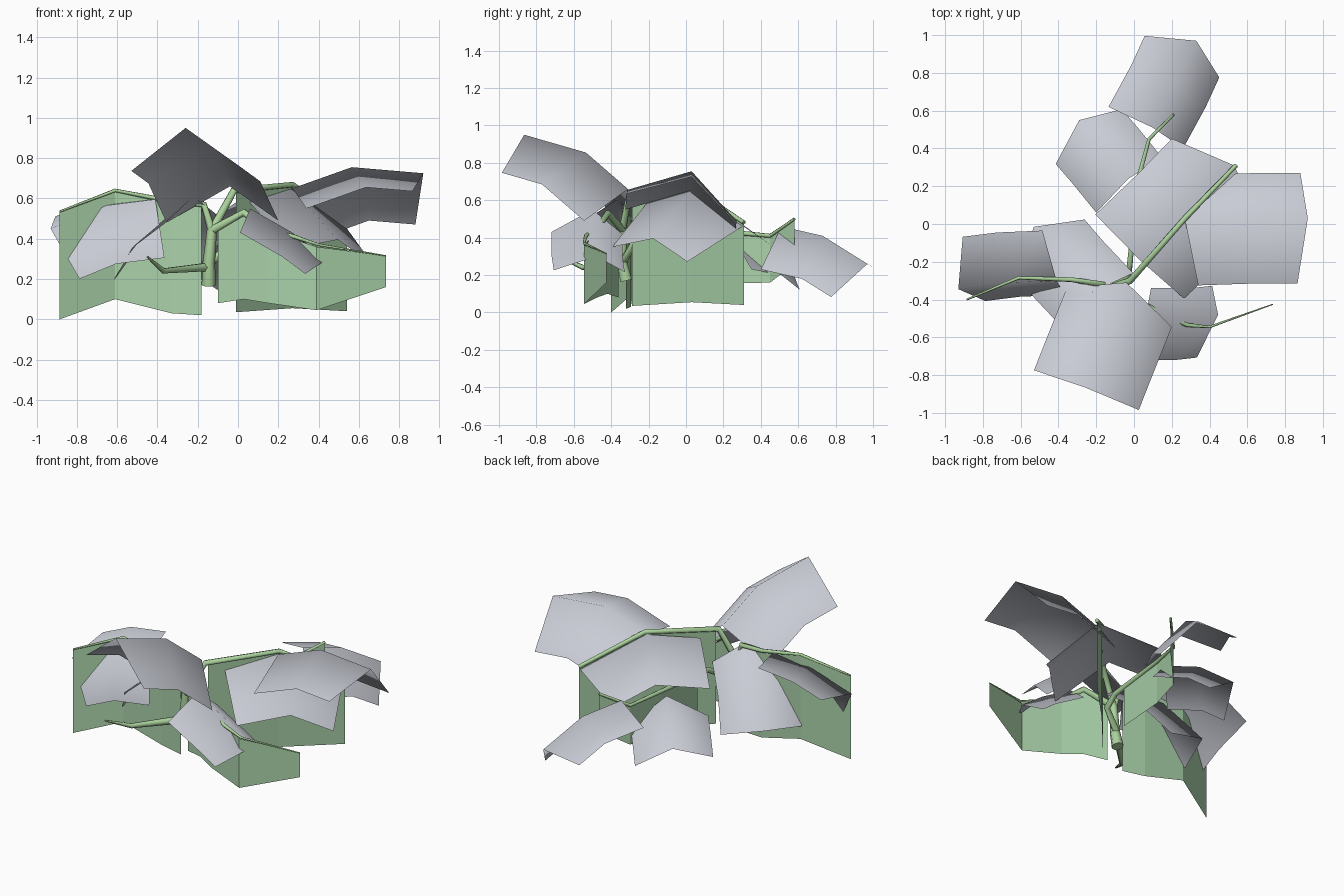
import bpy
from mathutils import Vector


def material(name, rgb):
    m = bpy.data.materials.new(name)
    m.diffuse_color = (*rgb, 1)
    return m


GREY = material("leaf_grey", (0.58, 0.60, 0.66))
GREEN = material("card_green", (0.40, 0.64, 0.40))
STEM = material("stem_green", (0.41, 0.65, 0.34))


def sheet(name, rows, mat, smooth):
    """Quad grid from equal-length rows of points."""
    w = len(rows[0])
    verts = [tuple(p) for row in rows for p in row]
    faces = [(i * w + j, i * w + j + 1, (i + 1) * w + j + 1, (i + 1) * w + j)
             for i in range(len(rows) - 1) for j in range(w - 1)]
    me = bpy.data.meshes.new(name)
    me.from_pydata(verts, [], faces)
    me.materials.append(mat)
    for p in me.polygons:
        p.use_smooth = smooth
    ob = bpy.data.objects.new(name, me)
    bpy.context.collection.objects.link(ob)
    return ob


def leaf(name, base, mid, tip, left, right):
    """Folded leaf: a three-point ridge with two sides, tip corners set back."""
    ridge = [Vector(base), Vector(mid), Vector(tip)]
    back = [Vector(), Vector(), (ridge[1] - ridge[2]) * 0.35]
    sheet(name, [[r + Vector(right) + b, r, r + Vector(left) + b]
                 for r, b in zip(ridge, back)], GREY, True)


def card(name, points):
    """Upright card: each point is x, y, bottom z, top z."""
    sheet(name, [[(x, y, a), (x, y, b)] for x, y, a, b in points], GREEN, False)


def stem(name, points, r0, r1):
    """Tapered stalk along a path."""
    cu = bpy.data.curves.new(name, 'CURVE')
    cu.dimensions = '3D'
    cu.bevel_depth = 1.0
    cu.bevel_resolution = 1
    cu.use_fill_caps = True
    sp = cu.splines.new('POLY')
    sp.points.add(len(points) - 1)
    for i, p in enumerate(points):
        sp.points[i].co = (*p, 1)
        sp.points[i].radius = r0 + (r1 - r0) * i / (len(points) - 1)
    sp.use_smooth = True
    cu.materials.append(STEM)
    bpy.context.collection.objects.link(bpy.data.objects.new(name, cu))


# Leaves, each given as ridge base, middle, tip, then the two side offsets
leaf("back_leaf", (0.10, 0.51, 0.46), (0.22, 0.73, 0.41), (0.33, 0.97, 0.26),
     (-0.235, 0.11, -0.07), (0.16, -0.11, -0.23))
leaf("back_low_leaf", (-0.03, 0.24, 0.42), (-0.16, 0.40, 0.39), (-0.29, 0.55, 0.27),
     (-0.17, -0.18, -0.15), (0.18, 0.11, -0.19))
leaf("centre_leaf", (0.03, -0.19, 0.61), (0.26, 0.03, 0.655), (0.53, 0.31, 0.465),
     (-0.235, 0.24, -0.17), (0.235, -0.205, -0.26))
leaf("right_leaf", (0.27, 0.02, 0.65), (0.565, 0.03, 0.755), (0.92, 0.03, 0.725),
     (0.085, 0.24, -0.265), (0.07, -0.345, -0.10))
leaf("left_leaf", (-0.41, -0.30, 0.595), (-0.65, -0.31, 0.565), (-0.93, -0.345, 0.45),
     (0.045, -0.075, -0.29), (-0.075, 0.265, 0.02))
leaf("left_low_leaf", (-0.22, -0.36, 0.61), (-0.38, -0.19, 0.49), (-0.53, -0.015, 0.23),
     (-0.144, -0.205, -0.135), (0.216, 0.10, -0.17))
leaf("front_leaf", (-0.04, -0.31, 0.66), (-0.13, -0.535, 0.855), (-0.26, -0.865, 0.95),
     (0.24, -0.235, -0.17), (-0.315, -0.025, -0.18))
leaf("front_low_leaf", (0.06, -0.50, 0.55), (0.27, -0.50, 0.43), (0.445, -0.48, 0.30),
     (0.03, 0.16, -0.13), (-0.05, -0.22, -0.12))

# Upright green cards hanging below the branches
card("left_card", [(-0.18, -0.32, 0.02, 0.57), (-0.33, -0.295, 0.03, 0.58),
                   (-0.61, -0.285, 0.10, 0.64), (-0.885, -0.40, 0.0, 0.535)])
card("front_card", [(-0.10, -0.36, 0.08, 0.46), (0.03, -0.42, 0.10, 0.52),
                    (0.15, -0.475, 0.08, 0.44),
                    (0.39, -0.545, 0.045, 0.36), (0.735, -0.425, 0.16, 0.315)])
card("right_card", [(-0.01, -0.29, 0.035, 0.64), (0.27, 0.03, 0.055, 0.665),
                    (0.54, 0.31, 0.04, 0.48)])
card("back_card", [(-0.01, -0.10, 0.16, 0.42), (0.02, 0.23, 0.155, 0.43),
                   (0.08, 0.45, 0.16, 0.41), (0.21, 0.58, 0.26, 0.50)])

# Trunk and branches
fork = (-0.13, -0.34, 0.44)
stem("trunk", [(-0.145, -0.32, 0.17), (-0.145, -0.345, 0.28), fork], 0.036, 0.025)
stem("left_branch", [fork, (-0.17, -0.32, 0.57), (-0.33, -0.295, 0.585),
                     (-0.61, -0.285, 0.64), (-0.885, -0.40, 0.535)], 0.021, 0.005)
stem("right_branch", [fork, (-0.02, -0.30, 0.64), (0.27, 0.03, 0.668),
                      (0.54, 0.31, 0.48)], 0.021, 0.012)
stem("front_branch", [fork, (0.03, -0.42, 0.53), (0.15, -0.475, 0.44),
                      (0.28, -0.535, 0.41), (0.40, -0.545, 0.37),
                      (0.735, -0.425, 0.315)], 0.023, 0.003)
stem("back_branch", [(-0.14, -0.33, 0.28), (-0.03, -0.28, 0.37), (-0.02, -0.19, 0.42),
                     (0.02, 0.23, 0.43), (0.08, 0.45, 0.41),
                     (0.21, 0.58, 0.50)], 0.022, 0.008)
stem("low_branch", [(-0.145, -0.33, 0.26), (-0.37, -0.55, 0.24),
                    (-0.45, -0.70, 0.31)], 0.024, 0.005)
